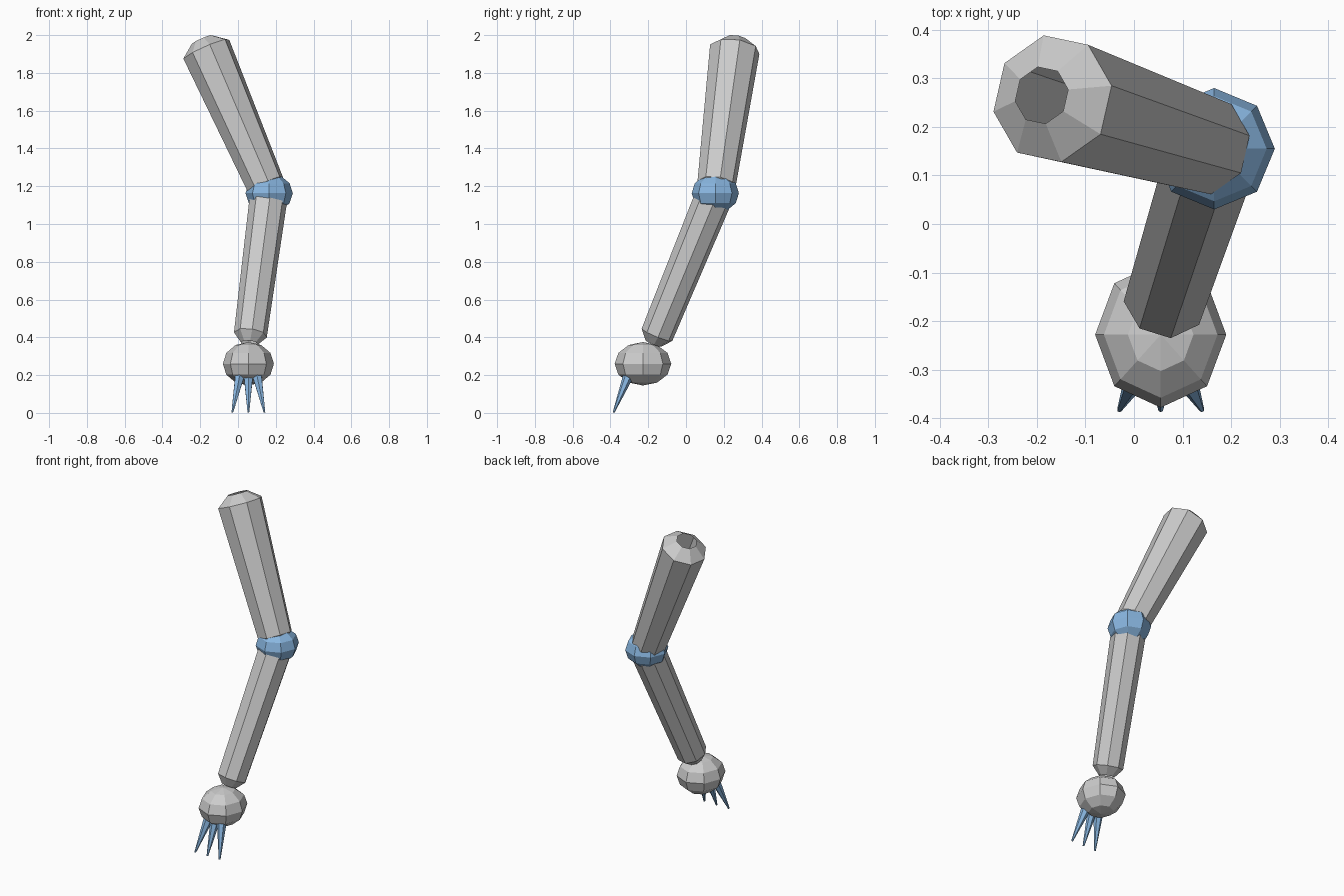
import bpy, bmesh
from math import cos, sin, tau
from mathutils import Vector

if "Cube" in bpy.data.objects:
    bpy.data.objects.remove(bpy.data.objects["Cube"])

blue = bpy.data.materials.new("blue")
blue.diffuse_color = (0.25, 0.47, 0.75, 1)
blue.use_nodes = True
blue.node_tree.nodes["Principled BSDF"].inputs["Base Color"].default_value = blue.diffuse_color


def finish(bm, name, mat=None):
    bmesh.ops.recalc_face_normals(bm, faces=bm.faces)
    me = bpy.data.meshes.new(name)
    bm.to_mesh(me)
    bm.free()
    if mat:
        me.materials.append(mat)
    ob = bpy.data.objects.new(name, me)
    bpy.context.collection.objects.link(ob)
    return ob


def tube(name, a, b, profile, hint, sides=8, caps=False, mat=None):
    """Faceted tube from a to b; profile holds (distance from a, radius)."""
    a, b = Vector(a), Vector(b)
    axis = (b - a).normalized()
    u = Vector(hint)
    u = (u - axis * u.dot(axis)).normalized()
    v = axis.cross(u)
    bm = bmesh.new()
    rings = []
    for d, r in profile:
        rings.append([bm.verts.new(a + axis * d + r * (u * cos(tau * k / sides) + v * sin(tau * k / sides)))
                      for k in range(sides)])
    for lo, hi in zip(rings, rings[1:]):
        for k in range(sides):
            j = (k + 1) % sides
            bm.faces.new((lo[k], lo[j], hi[j], hi[k]))
    if caps:
        bm.faces.new(rings[0][::-1])
        bm.faces.new(rings[-1])
    return finish(bm, name, mat)


def ball(name, loc, scale, mat=None):
    bm = bmesh.new()
    bmesh.ops.create_uvsphere(bm, u_segments=8, v_segments=6, radius=1)
    bmesh.ops.scale(bm, vec=scale, verts=bm.verts)
    bmesh.ops.translate(bm, vec=loc, verts=bm.verts)
    return finish(bm, name, mat)


elbow = (0.165, 0.155, 1.163)

# Upper arm and forearm: tapered eight-sided tubes with chamfered open ends
tube("upper_arm", elbow, (-0.19, 0.265, 1.976),
     [(0, 0.05), (0.052, 0.103), (0.838, 0.134), (0.894, 0.06)], (0.123, 0.027, 0.05))
tube("forearm", elbow, (0.059, -0.174, 0.364),
     [(0, 0.05), (0.045, 0.1), (0.817, 0.088), (0.867, 0.045)], (0.01, -0.08, 0.0315))

# Elbow joint and hand
ball("elbow_joint", elbow, (0.125, 0.125, 0.105), blue)
ball("hand", (0.055, -0.228, 0.26), (0.135, 0.15, 0.115))

# Three splayed claws
for i, s in enumerate((-1, 0, 1)):
    base = Vector((0.055 + s * 0.042, -0.298, 0.215))
    tip = Vector((0.055 + s * 0.085, -0.383, 0.003))
    tube(f"claw_{i + 1}", base, tip, [(0, 0.03), ((tip - base).length, 0.005)],
         (0, -1, 0), sides=6, caps=True, mat=blue)
